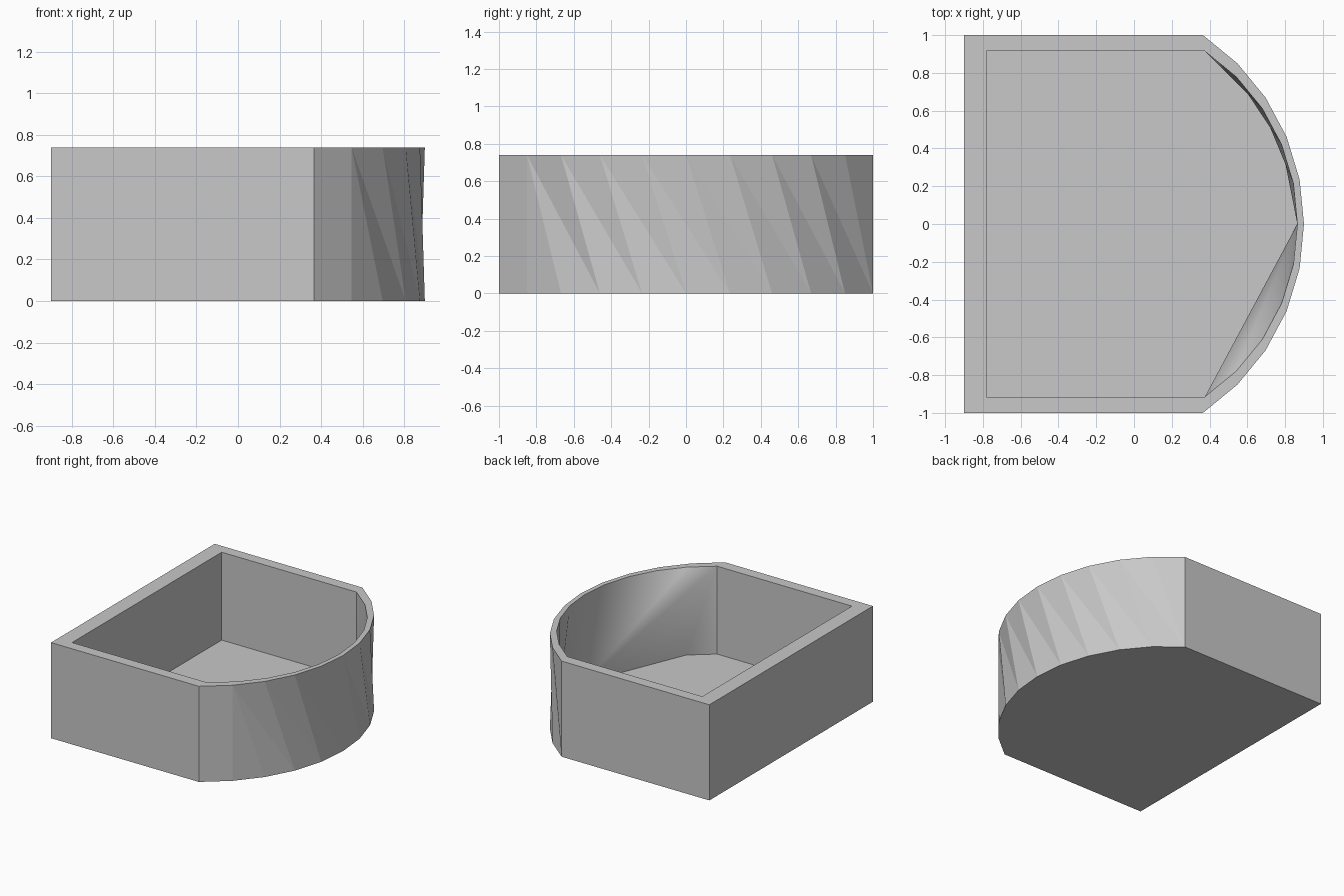
import bpy, bmesh
from math import sin, cos, asin

cube = bpy.data.objects.get("Cube")
if cube:
    bpy.data.objects.remove(cube)

HEIGHT, FLOOR, STEPS = 0.74, 0.06, 10

grey = bpy.data.materials.new("plain_grey")
grey.use_nodes = True
colour = (0.58, 0.58, 0.58, 1)
grey.diffuse_color = colour
grey.node_tree.nodes["Principled BSDF"].inputs["Base Color"].default_value = colour

bm = bmesh.new()


def outline(half_width, bow_start, bow_tip, back, z, skip=()):
    """Arc from -y to +y bulging to +x, closed by two square back corners."""
    sag = bow_tip - bow_start
    radius = (half_width ** 2 + sag ** 2) / (2 * sag)
    reach = asin(half_width / radius)
    centre = bow_tip - radius
    angles = [reach * (2 * i / STEPS - 1) for i in range(STEPS + 1) if i not in skip]
    points = [(centre + radius * cos(a), radius * sin(a)) for a in angles]
    points += [(back, half_width), (back, -half_width)]
    return [bm.verts.new((x, y, z)) for x, y in points]


def curved_wall(top, bottom, path, smooth):
    """Triangle strip: each letter steps along the top (T) or bottom (B) edge."""
    i = j = 0
    for step in path:
        if step == "T":
            corners = (top[i], top[i + 1], bottom[j])
            i += 1
        else:
            corners = (top[i], bottom[j + 1], bottom[j])
            j += 1
        bm.faces.new(corners).smooth = smooth


def straight_walls(top, bottom):
    """Two flat sides and the flat back."""
    t = top[-3:] + top[:1]
    b = bottom[-3:] + bottom[:1]
    for k in range(3):
        bm.faces.new((t[k], t[k + 1], b[k + 1], b[k]))


# Outer shell, with its slanted facets around the bow
outer = (1.0, 0.365, 0.9, -0.9)
outer_top = outline(*outer, HEIGHT)
outer_base = outline(*outer, 0)
curved_wall(outer_top, outer_base, "TB" + "BB" + "TB" * 7 + "TT", False)
straight_walls(outer_top, outer_base)
bm.faces.new(outer_base)

# Inner cavity, with a sloping fan on one side of the bow
inner = (0.915, 0.375, 0.865, -0.78)
inner_top = outline(*inner, HEIGHT)
inner_floor = outline(*inner, FLOOR, skip=(2, 3, 4))
curved_wall(inner_top, inner_floor, "BB" + "TTTTT" + "BB" + "TB" * 3 + "TT", True)
straight_walls(inner_top, inner_floor)
bm.faces.new(inner_floor)

# Flat rim joining the two
count = len(outer_top)
for k in range(count):
    n = (k + 1) % count
    bm.faces.new((outer_top[k], outer_top[n], inner_top[n], inner_top[k]))

bmesh.ops.recalc_face_normals(bm, faces=bm.faces[:])
mesh = bpy.data.meshes.new("curved_tub")
bm.to_mesh(mesh)
bm.free()
mesh.materials.append(grey)
tub = bpy.data.objects.new("curved_tub", mesh)
bpy.context.collection.objects.link(tub)
